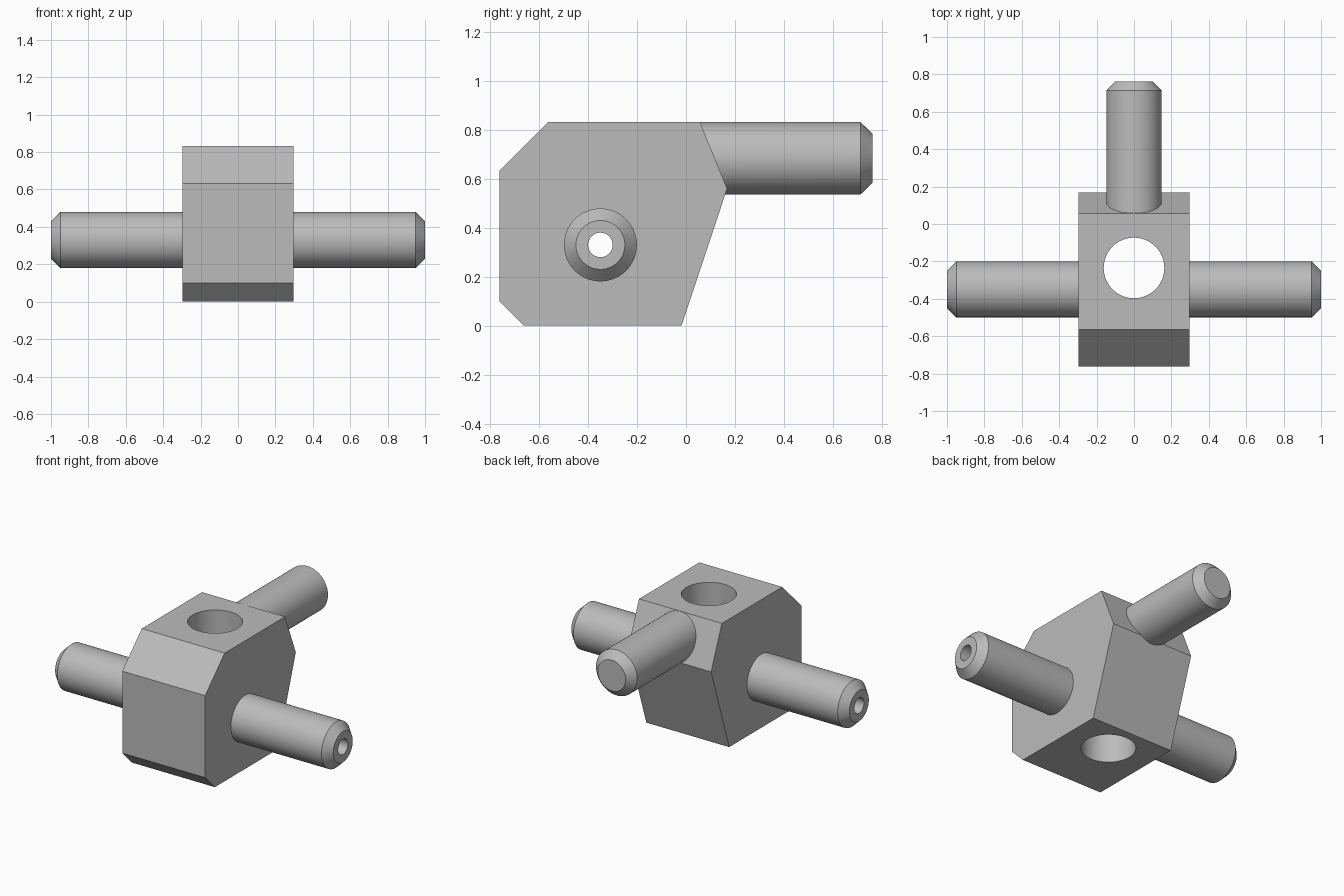
import bpy, bmesh, math
from mathutils import Matrix, Vector

if "Cube" in bpy.data.objects:
    bpy.data.objects.remove(bpy.data.objects["Cube"], do_unlink=True)

grey = bpy.data.materials.new("plain grey")
grey.use_nodes = True
colour = (0.5, 0.5, 0.5, 1)
grey.diffuse_color = colour
grey.node_tree.nodes["Principled BSDF"].inputs["Base Color"].default_value = colour


def make_object(name, bm):
    bmesh.ops.recalc_face_normals(bm, faces=bm.faces)
    mesh = bpy.data.meshes.new(name)
    bm.to_mesh(mesh)
    bm.free()
    mesh.materials.append(grey)
    obj = bpy.data.objects.new(name, mesh)
    bpy.context.collection.objects.link(obj)
    return obj


def rod(name, rings, axis, centre, sides=64):
    """Closed round rod from (position, radius) rings along an axis."""
    bm = bmesh.new()
    turn = Vector((0, 0, 1)).rotation_difference(Vector(axis)).to_matrix().to_4x4()
    place = Matrix.Translation(centre) @ turn
    loops = []
    for along, radius in rings:
        angles = [math.tau * i / sides for i in range(sides)]
        loops.append([bm.verts.new(place @ Vector((radius * math.cos(a), radius * math.sin(a), along)))
                      for a in angles])
    for low, high in zip(loops, loops[1:]):
        for i in range(sides):
            j = (i + 1) % sides
            bm.faces.new((low[i], low[j], high[j], high[i]))
    bm.faces.new(loops[0])
    bm.faces.new(loops[-1])
    return make_object(name, bm)


def combine(target, tool, operation):
    mod = target.modifiers.new(tool.name, "BOOLEAN")
    mod.operation = operation
    mod.solver = "EXACT"
    mod.object = tool
    bpy.context.view_layer.objects.active = target
    bpy.ops.object.modifier_apply(modifier=mod.name)
    bpy.data.objects.remove(tool, do_unlink=True)


# Hub block: side outline extruded across the width
outline = [(-0.763, 0.10), (-0.663, 0), (-0.018, 0), (0.168, 0.56),
           (0.057, 0.833), (-0.563, 0.833), (-0.763, 0.633)]
half_width = 0.298
bm = bmesh.new()
side = bm.faces.new([bm.verts.new((-half_width, y, z)) for y, z in outline])
extruded = bmesh.ops.extrude_face_region(bm, geom=[side])["geom"]
bmesh.ops.translate(bm, vec=(2 * half_width, 0, 0),
                    verts=[v for v in extruded if isinstance(v, bmesh.types.BMVert)])
hub = make_object("hub_block_with_pins", bm)

# Chamfered side pins and back pin
axle_centre = (0, -0.35, 0.33)
axle = rod("side_pins", [(-1, 0.10), (-0.95, 0.149), (0.95, 0.149), (1, 0.10)],
           (1, 0, 0), axle_centre)
back_pin = rod("back_pin", [(0, 0.148), (0.713, 0.148), (0.763, 0.10)],
               (0, 1, 0), (0, 0, 0.684))
combine(hub, axle, "UNION")
combine(hub, back_pin, "UNION")

# Vertical through hole and narrow bore along the side pins
combine(hub, rod("vertical_hole", [(-0.2, 0.162), (1.1, 0.162)],
                 (0, 0, 1), (0, -0.235, 0)), "DIFFERENCE")
combine(hub, rod("side_bore", [(-1.2, 0.05), (1.2, 0.05)],
                 (1, 0, 0), axle_centre), "DIFFERENCE")

# Smooth round walls, crisp edges
bpy.ops.object.select_all(action="DESELECT")
hub.select_set(True)
bpy.context.view_layer.objects.active = hub
bpy.ops.object.shade_smooth_by_angle(angle=math.radians(20))
